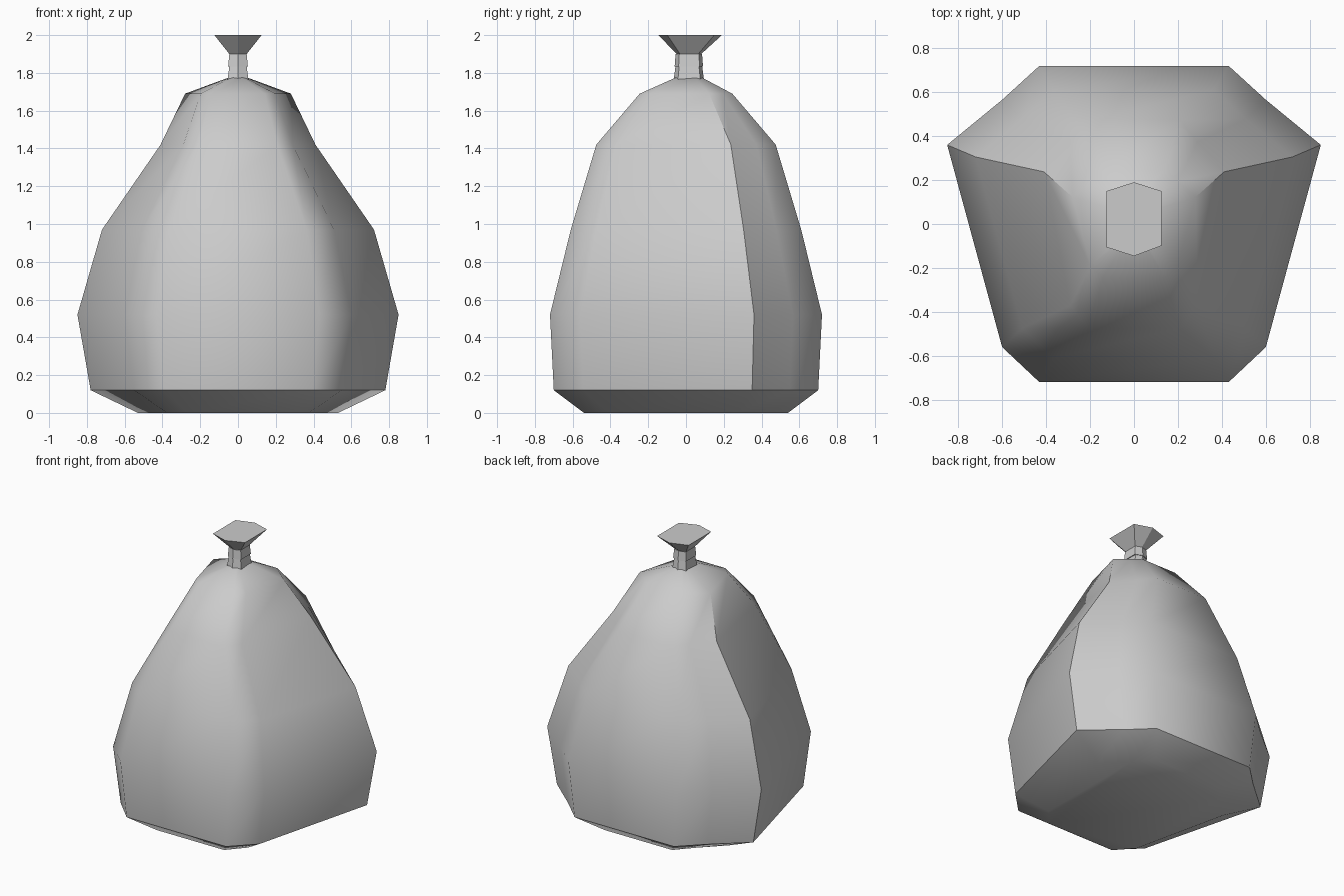
import bpy, bmesh, math

if "Cube" in bpy.data.objects:
    bpy.data.objects.remove(bpy.data.objects["Cube"])


def loft(name, rings, smooth=None):
    """Skin a stack of equal-length point rings and cap both ends."""
    bm = bmesh.new()
    loops = [[bm.verts.new(p) for p in ring] for ring in rings]
    n = len(loops[0])
    for low, high in zip(loops, loops[1:]):
        for i in range(n):
            j = (i + 1) % n
            bm.faces.new((low[i], low[j], high[j], high[i]))
    bm.faces.new(list(reversed(loops[0])))
    bm.faces.new(loops[-1])
    bmesh.ops.recalc_face_normals(bm, faces=bm.faces[:])
    mesh = bpy.data.meshes.new(name)
    bm.to_mesh(mesh)
    bm.free()
    obj = bpy.data.objects.new(name, mesh)
    bpy.context.collection.objects.link(obj)
    if smooth:
        bpy.ops.object.select_all(action='DESELECT')
        bpy.context.view_layer.objects.active = obj
        obj.select_set(True)
        bpy.ops.object.shade_smooth_by_angle(angle=math.radians(smooth))
    return obj


# Sack body: right half of the cross-section, front to back, mirrored in x
half = [(0.43, -0.72), (0.60, -0.56), (0.85, 0.36), (0.60, 0.565), (0.43, 0.72)]
section = half + [(-x, y) for x, y in reversed(half)]
# height, half width, half depth, y shift
profile = [(0.0, 0.53, 0.54, 0), (0.12, 0.78, 0.70, 0), (0.52, 0.85, 0.72, 0),
           (0.97, 0.72, 0.61, 0), (1.42, 0.41, 0.475, 0),
           (1.69, 0.28, 0.245, 0), (1.775, 0.05, 0.07, 0.015)]
loft("sack_body",
     [[(x * w / 0.85, y * d / 0.72 + s, z) for x, y in section]
      for z, w, d, s in profile], smooth=50)


def hexagon(z, w, d, s=0.015):
    pts = [(0, -1), (1, -0.72), (1, 0.76), (0, 1), (-1, 0.76), (-1, -0.76)]
    return [(x * w, y * d + s, z) for x, y in pts]


# Gathered neck, tie band and flared top
loft("neck", [hexagon(1.765, 0.055, 0.08), hexagon(1.84, 0.045, 0.07)])
loft("tie_band", [hexagon(1.835, 0.052, 0.075), hexagon(1.90, 0.046, 0.07)])
loft("flared_top", [hexagon(1.895, 0.042, 0.06), hexagon(2.0, 0.125, 0.168, 0.022)])
